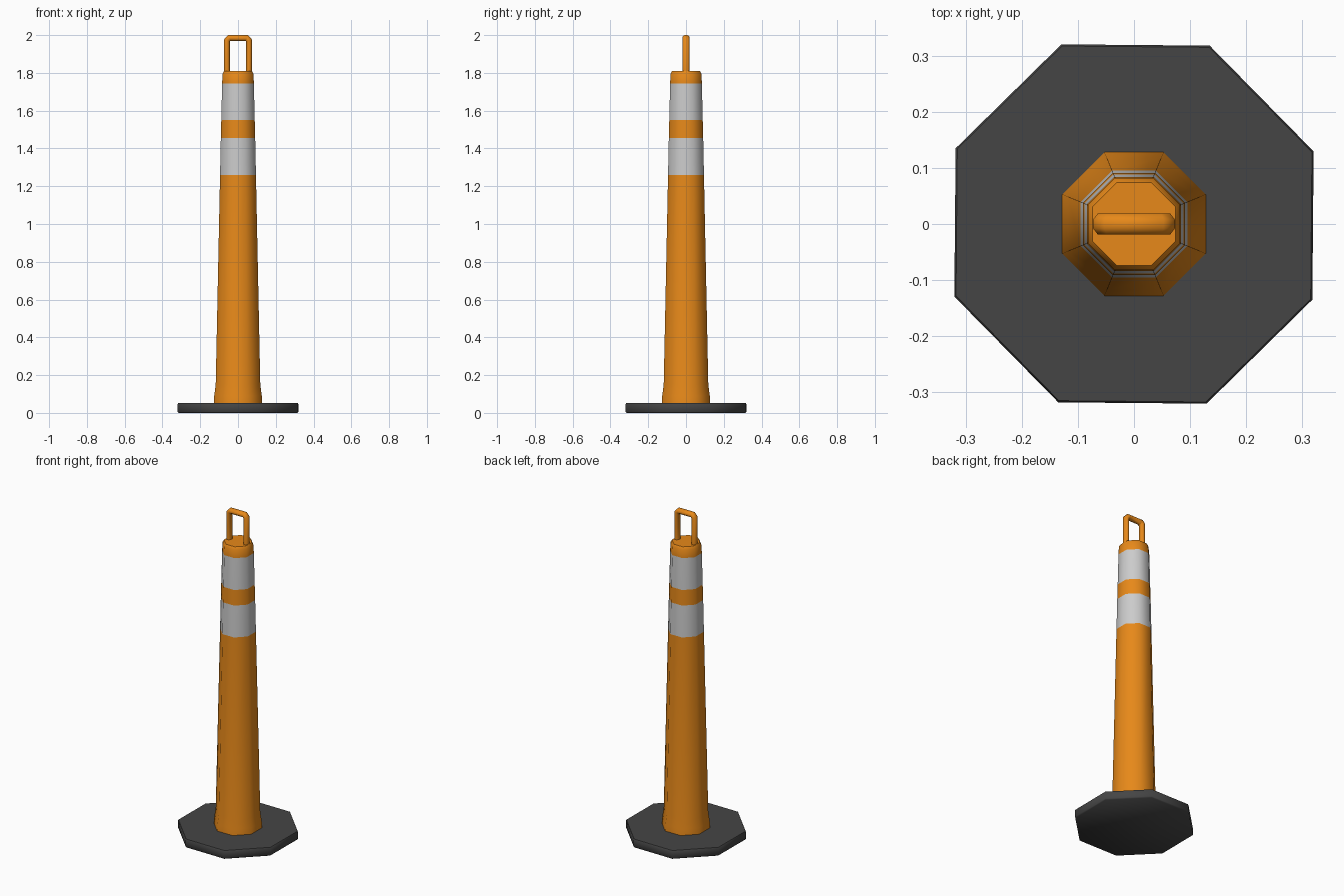
import bpy, bmesh, math
from mathutils import Vector

if "Cube" in bpy.data.objects:
    bpy.data.objects.remove(bpy.data.objects["Cube"])


def material(name, rgb):
    m = bpy.data.materials.new(name)
    m.diffuse_color = (*rgb, 1)
    m.use_nodes = True
    m.node_tree.nodes["Principled BSDF"].inputs["Base Color"].default_value = m.diffuse_color
    return m


orange = material("orange", (0.80, 0.25, 0.01))
white = material("reflective_white", (0.75, 0.75, 0.75))
dark = material("dark_rubber", (0.06, 0.06, 0.06))


def skin(name, rings, mats, bands=None):
    """Bridge a list of vertex rings, cap both ends, colour each band."""
    bm = bmesh.new()
    loops = [[bm.verts.new(p) for p in ring] for ring in rings]
    n = len(loops[0])
    for k, (a, b) in enumerate(zip(loops, loops[1:])):
        for i in range(n):
            j = (i + 1) % n
            f = bm.faces.new((a[i], a[j], b[j], b[i]))
            f.material_index = bands[k] if bands else 0
    bm.faces.new(loops[0][::-1])
    bm.faces.new(loops[-1])
    bmesh.ops.recalc_face_normals(bm, faces=bm.faces[:])
    mesh = bpy.data.meshes.new(name)
    bm.to_mesh(mesh)
    bm.free()
    for m in mats:
        mesh.materials.append(m)
    ob = bpy.data.objects.new(name, mesh)
    bpy.context.collection.objects.link(ob)
    bpy.ops.object.select_all(action='DESELECT')
    ob.select_set(True)
    bpy.context.view_layer.objects.active = ob
    bpy.ops.object.shade_smooth_by_angle(angle=math.radians(55))
    return ob


def octagon(apothem, z, turn=0.0):
    """Octagon with flat sides facing the axes."""
    r = apothem / math.cos(math.pi / 8)
    angles = [math.radians(22.5 + 45 * i + turn) for i in range(8)]
    return [Vector((r * math.cos(a), r * math.sin(a), z)) for a in angles]


# Base plate
base = [(0.314, 0.0), (0.319, 0.006), (0.319, 0.046), (0.316, 0.052)]
skin("base_plate", [octagon(r, z, -0.5) for r, z in base], [dark])

# Tapered post with flared foot and two reflective bands
post = [(0.128, 0.05), (0.126, 0.09), (0.118, 0.15), (0.095, 1.26), (0.091, 1.455),
        (0.0885, 1.55), (0.084, 1.745), (0.082, 1.795), (0.074, 1.81)]
skin("post", [octagon(r, z) for r, z in post], [orange, white],
     [0, 0, 0, 1, 0, 1, 0, 0])

# Handle: eight-sided bar swept along an upside-down U
half = [(0.058, 1.80), (0.058, 1.972), (0.046, 1.985)]
path = [Vector((x, 0, z)) for x, z in half]
path += [Vector((-p.x, 0, p.z)) for p in reversed(path)]
rings = []
for k, p in enumerate(path):
    d_in = (p - path[max(k - 1, 0)]).normalized()
    d_out = (path[min(k + 1, len(path) - 1)] - p).normalized()
    t = (d_in + d_out).normalized()
    side = Vector((t.z, 0, -t.x))
    stretch = 1 / max(t.dot(d_in), t.dot(d_out))
    section = octagon(1.0, 0)
    rings.append([p + side * (c.x * 0.015 * stretch) + Vector((0, c.y * 0.019, 0))
                  for c in section])
skin("handle", rings, [orange])
